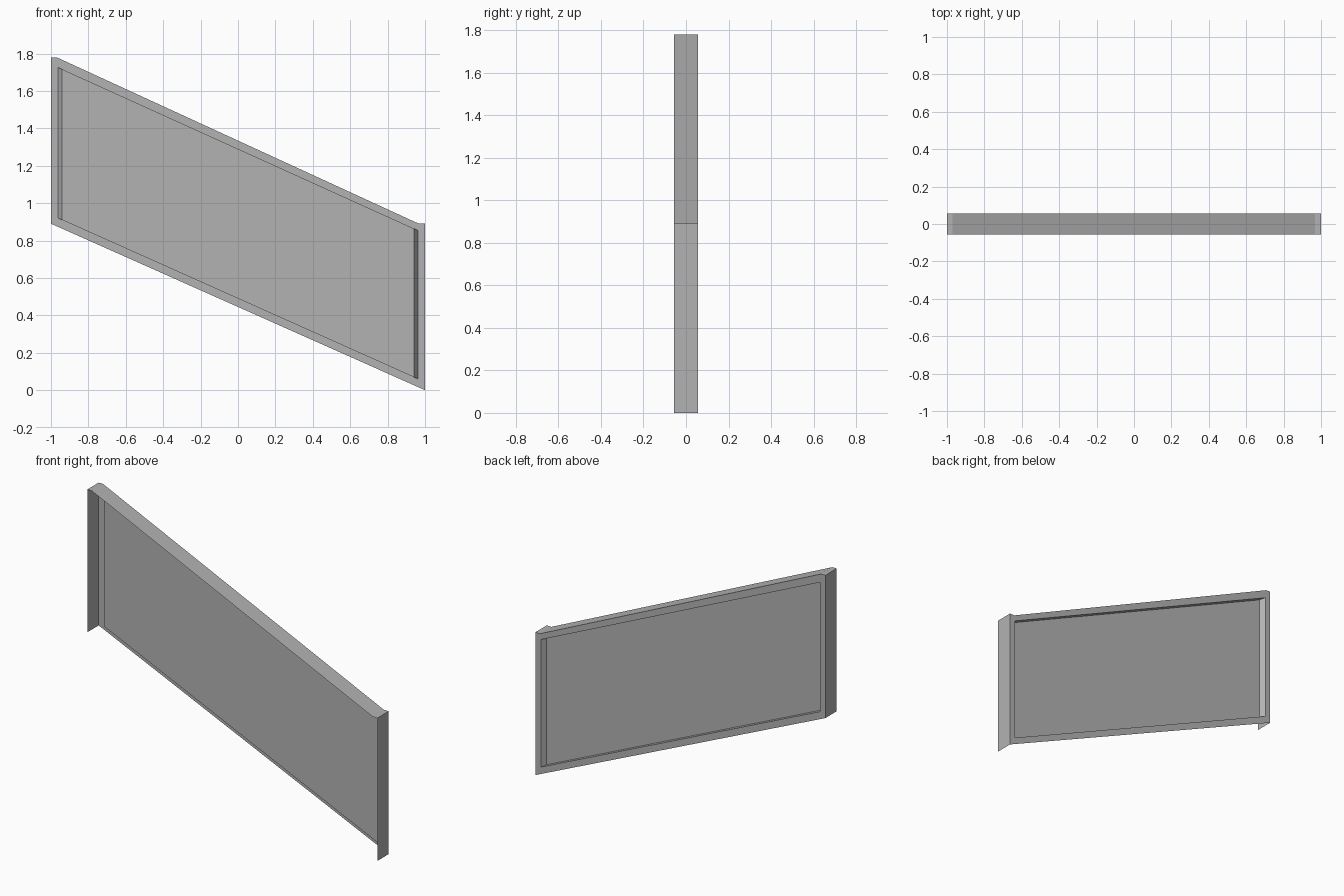
import bpy
import bmesh

if "Cube" in bpy.data.objects:
    bpy.data.objects.remove(bpy.data.objects["Cube"], do_unlink=True)

FRONT, BACK, PANEL = -0.056, 0.056, 0.026

grey = bpy.data.materials.new("metal grey")
grey.use_nodes = True
colour = (0.45, 0.45, 0.45, 1)
grey.diffuse_color = colour
grey.node_tree.nodes["Principled BSDF"].inputs["Base Color"].default_value = colour


def inner_loop(x, y):
    """Sheared rectangle, from lower left around to lower right."""
    top = lambda u: 1.29 - 0.453 * u
    low = lambda u: 0.49 - 0.447 * u
    return [(-x, y, low(-x)), (-x, y, top(-x)), (x, y, top(x)), (x, y, low(x))]


def outer_loop(y):
    """Outline with short level ends on the upper edge."""
    return [(-1, y, 0.89), (-1, y, 1.78), (-0.97, y, 1.78),
            (0.967, y, 0.89), (1, y, 0.89), (1, y, 0)]


def build(name, faces):
    bm = bmesh.new()
    for f in faces:
        bm.faces.new([bm.verts.new(p) for p in f])
    bmesh.ops.remove_doubles(bm, verts=bm.verts, dist=0.0001)
    mesh = bpy.data.meshes.new(name)
    bm.to_mesh(mesh)
    bm.free()
    mesh.materials.append(grey)
    obj = bpy.data.objects.new(name, mesh)
    bpy.context.collection.objects.link(obj)
    return obj


def strip(a, b, closed=True):
    n = len(a)
    return [(a[i], b[i], b[(i + 1) % n], a[(i + 1) % n])
            for i in range(n if closed else n - 1)]


# Thin side and top walls, open along the bottom
front, back = outer_loop(FRONT), outer_loop(BACK)
build("side_and_top_walls", strip(front, back, closed=False))

# Flat rim at the rear
rim = inner_loop(0.962, BACK)
ll, lt, rt, rl = rim
o = back
build("rear_rim", [(o[0], o[1], lt, ll), (o[1], o[2], lt),
                   (o[2], o[3], rt, lt), (o[3], o[4], rt),
                   (o[4], o[5], rl, rt), (o[5], o[0], ll, rl)])

# Stepped edge and the recessed panel
panel = inner_loop(0.942, PANEL)
build("recess_edge", strip(rim, panel))
build("panel", [panel[::-1]])
